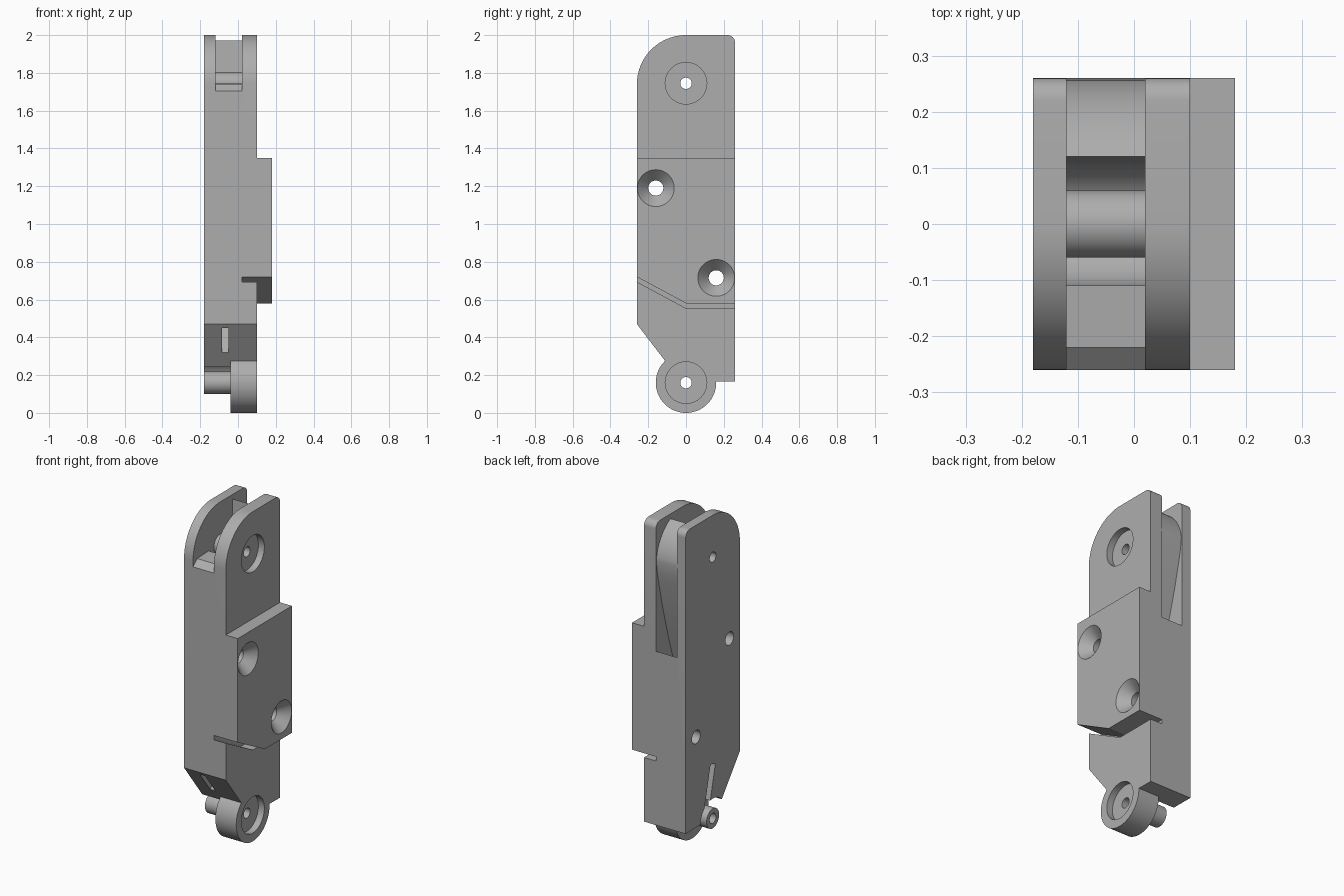
import bpy
import bmesh
from math import cos, sin, radians

cube = bpy.data.objects.get("Cube")
if cube:
    bpy.data.objects.remove(cube, do_unlink=True)

grey = bpy.data.materials.new("plain grey")
grey.use_nodes = True
tone = (0.42, 0.42, 0.42, 1)
grey.diffuse_color = tone
grey.node_tree.nodes["Principled BSDF"].inputs["Base Color"].default_value = tone

LOW, HIGH = (0, 0.16), (0, 1.745)    # pivot centres (y, z)
SCREWS = [(-0.16, 1.19), (0.16, 0.715)]


def arc(centre, r, start, end, steps):
    angles = [radians(start + (end - start) * i / steps) for i in range(steps + 1)]
    return [(centre[0] + r * cos(a), centre[1] + r * sin(a)) for a in angles]


def circle(centre, r):
    return arc(centre, r, 0, 360, 64)[:-1]


def prism(name, x0, x1, profile, far_profile=None):
    """Solid between a (y, z) profile at x0 and the same or another one at x1."""
    bm = bmesh.new()
    near = [bm.verts.new((x0, y, z)) for y, z in profile]
    far = [bm.verts.new((x1, y, z)) for y, z in far_profile or profile]
    bm.faces.new(near)
    bm.faces.new(far[::-1])
    for i in range(len(near)):
        bm.faces.new((near[i - 1], far[i - 1], far[i], near[i]))
    bmesh.ops.recalc_face_normals(bm, faces=bm.faces)
    mesh = bpy.data.meshes.new(name)
    bm.to_mesh(mesh)
    bm.free()
    mesh.materials.append(grey)
    obj = bpy.data.objects.new(name, mesh)
    bpy.context.collection.objects.link(obj)
    return obj


def combine(target, tool, operation):
    tool.hide_render = True
    mod = target.modifiers.new(tool.name, "BOOLEAN")
    mod.operation, mod.solver, mod.object = operation, "EXACT", tool
    bpy.context.view_layer.objects.active = target
    bpy.ops.object.modifier_apply(modifier=mod.name)
    bpy.data.objects.remove(tool, do_unlink=True)


def add(*args):
    combine(body, prism(*args), "UNION")


def cut(*args):
    combine(body, prism(*args), "DIFFERENCE")


# Main link body: rounded top, sloped front foot, relief around the lower pivot
outline = (arc((0, 1.74), 0.26, 180, 90, 24)
           + arc((0.22, 1.96), 0.04, 90, 0, 8)
           + [(0.26, 0.165)]
           + arc(LOW, 0.12, 3, 136, 24)
           + [(-0.26, 0.47)])
body = prism("link_body", -0.18, 0.10, outline)

# Lower knuckle and its pin boss
add("lower_knuckle", -0.04, 0.10, circle(LOW, 0.16))
add("lower_boss", -0.18, 0.0, circle(LOW, 0.06))

# Raised side block with an angled lower edge
add("side_block", 0.08, 0.18,
    [(-0.26, 1.35), (0.26, 1.35), (0.26, 0.57), (0, 0.57), (-0.26, 0.71)])

# Narrow kerf beneath the side block
kerf_top = [(-0.32, 0.752), (0, 0.58), (0.32, 0.58)]
kerf_bottom = [(y, z - 0.026) for y, z in kerf_top]
cut("kerf", 0.02, 0.3, kerf_top + kerf_bottom[::-1])

# Fork slot: front ledge, relief around the shaft, rounded rear web, rear pocket
fork = ([(-0.35, 1.63), (-0.26, 1.705), (-0.22, 1.74)]
        + arc(HIGH, 0.11, 180, 360, 24)
        + arc(HIGH, 0.257, 62, 6, 16)
        + [(0.248, 1.70), (0.236, 1.64), (0.22, 1.57), (0.20, 1.48),
           (0.173, 1.38), (0.14, 1.26), (0.09, 1.10)]
        + [(0.26, 1.22), (0.35, 1.29), (0.35, 2.1), (-0.35, 2.1)])
cut("fork_slot", -0.12, 0.02, fork)
add("upper_shaft", -0.14, 0.04, circle(HIGH, 0.06))

# Pivot bores with counterbores
for pivot in (LOW, HIGH):
    cut("pivot_bore", -0.3, 0.3, circle(pivot, 0.03))
    cut("counterbore", 0.06, 0.3, circle(pivot, 0.11))

# Countersunk screw holes
for screw in SCREWS:
    cut("screw_hole", -0.3, 0.3, circle(screw, 0.04))
    cut("countersink", 0.12, 0.19, circle(screw, 0.04), circle(screw, 0.107))

# Slot in the sloped foot, and the slanted spring-leg slot in the side
cut("foot_slot", -0.085, -0.05,
    [(-0.35, 0.45), (-0.06, 0.45), (-0.10, 0.38), (-0.142, 0.32), (-0.35, 0.32)])
cut("leg_slot", -0.3, -0.10,
    [(-0.025, 0.485), (0.022, 0.495), (0.085, 0.23), (0.038, 0.22)])

bpy.ops.object.select_all(action="DESELECT")
body.select_set(True)
bpy.context.view_layer.objects.active = body
bpy.ops.object.shade_smooth_by_angle(angle=radians(25))
